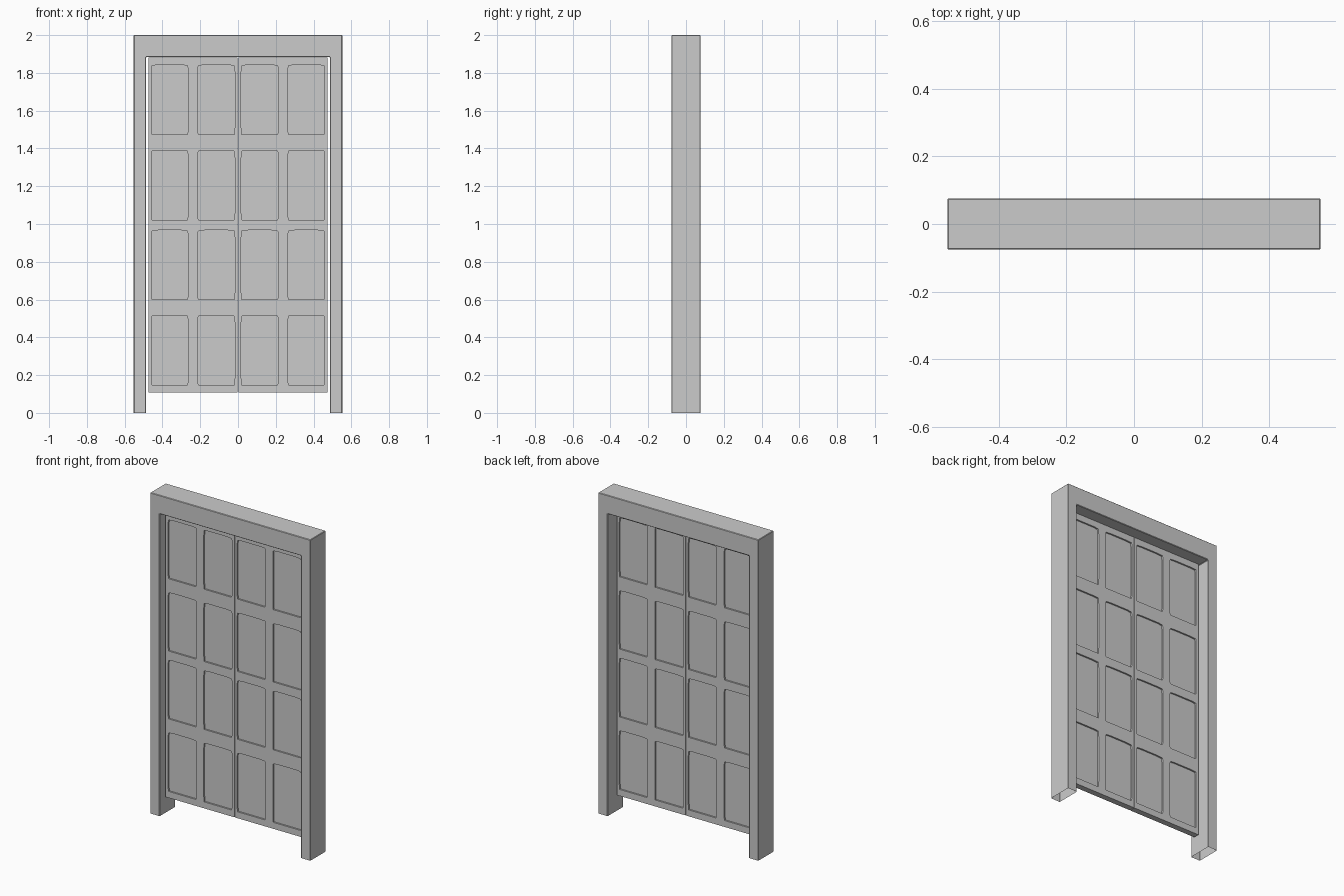
import bpy, bmesh
from mathutils import Vector

if "Cube" in bpy.data.objects:
    bpy.data.objects.remove(bpy.data.objects["Cube"])


def prism(bm, pts, y0, y1):
    """Extrude an xz outline from y0 to y1 as a closed solid."""
    face = bm.faces.new([bm.verts.new((x, y0, z)) for x, z in pts])
    ext = bmesh.ops.extrude_face_region(bm, geom=[face], use_keep_orig=True)
    verts = [v for v in ext["geom"] if isinstance(v, bmesh.types.BMVert)]
    bmesh.ops.translate(bm, verts=verts, vec=Vector((0, y1 - y0, 0)))


def make_object(name, bm):
    bmesh.ops.recalc_face_normals(bm, faces=bm.faces)
    mesh = bpy.data.meshes.new(name)
    bm.to_mesh(mesh)
    bm.free()
    obj = bpy.data.objects.new(name, mesh)
    bpy.context.collection.objects.link(obj)
    return obj


def panel_outline(x0, x1, z0, z1):
    """Rectangle whose sides bow out slightly between the corners."""
    b, s = 0.003, 0.037
    return [(x0 + b, z0), (x1 - b, z0), (x1, z0 + s), (x1, z1 - s),
            (x1 - b, z1 - b), (x1 - s, z1), (x0 + s, z1), (x0 + b, z1 - b),
            (x0, z1 - s), (x0, z0 + s)]


# Door frame: an upside-down U, open under the feet
W, IW, H, IH, D = 0.552, 0.487, 2.0, 1.884, 0.076
bm = bmesh.new()
prism(bm, [(-W, 0), (-W, H), (W, H), (W, 0), (IW, 0), (IW, IH), (-IW, IH), (-IW, 0)], -D, D)
bmesh.ops.recalc_face_normals(bm, faces=bm.faces)
feet = [f for f in bm.faces if all(v.co.z < 1e-5 for v in f.verts)]
bmesh.ops.delete(bm, geom=feet, context="FACES_ONLY")
frame = make_object("door_frame", bm)
bevel = frame.modifiers.new("soft_edges", "BEVEL")
bevel.width = 0.003
bevel.segments = 1

# Two door leaves, set towards the front, with sunken panels on both faces
FRONT, BACK, DEPTH = -0.034, 0.003, 0.010
columns = [(0.017, 0.213), (0.264, 0.459)]
rows = [(0.147, 0.515), (0.599, 0.967), (1.022, 1.388), (1.473, 1.842)]
for side, label in ((-1, "left"), (1, "right")):
    bm = bmesh.new()
    x0, x1 = sorted((side * 0.0015, side * 0.475))
    prism(bm, [(x0, 0.107), (x1, 0.107), (x1, 1.882), (x0, 1.882)], FRONT, BACK)
    leaf = make_object("door_leaf_" + label, bm)

    # Panel cutters
    bm = bmesh.new()
    for a, b in columns:
        a, b = sorted((side * a, side * b))
        for z0, z1 in rows:
            outline = panel_outline(a, b, z0, z1)
            prism(bm, outline, FRONT - 0.02, FRONT + DEPTH)
            prism(bm, outline, BACK - DEPTH, BACK + 0.02)
    cutter = make_object("panel_cutter_" + label, bm)
    cutter.hide_render = True
    cutter.hide_set(True)
    cut = leaf.modifiers.new("panels", "BOOLEAN")
    cut.operation = "DIFFERENCE"
    cut.solver = "EXACT"
    cut.object = cutter
